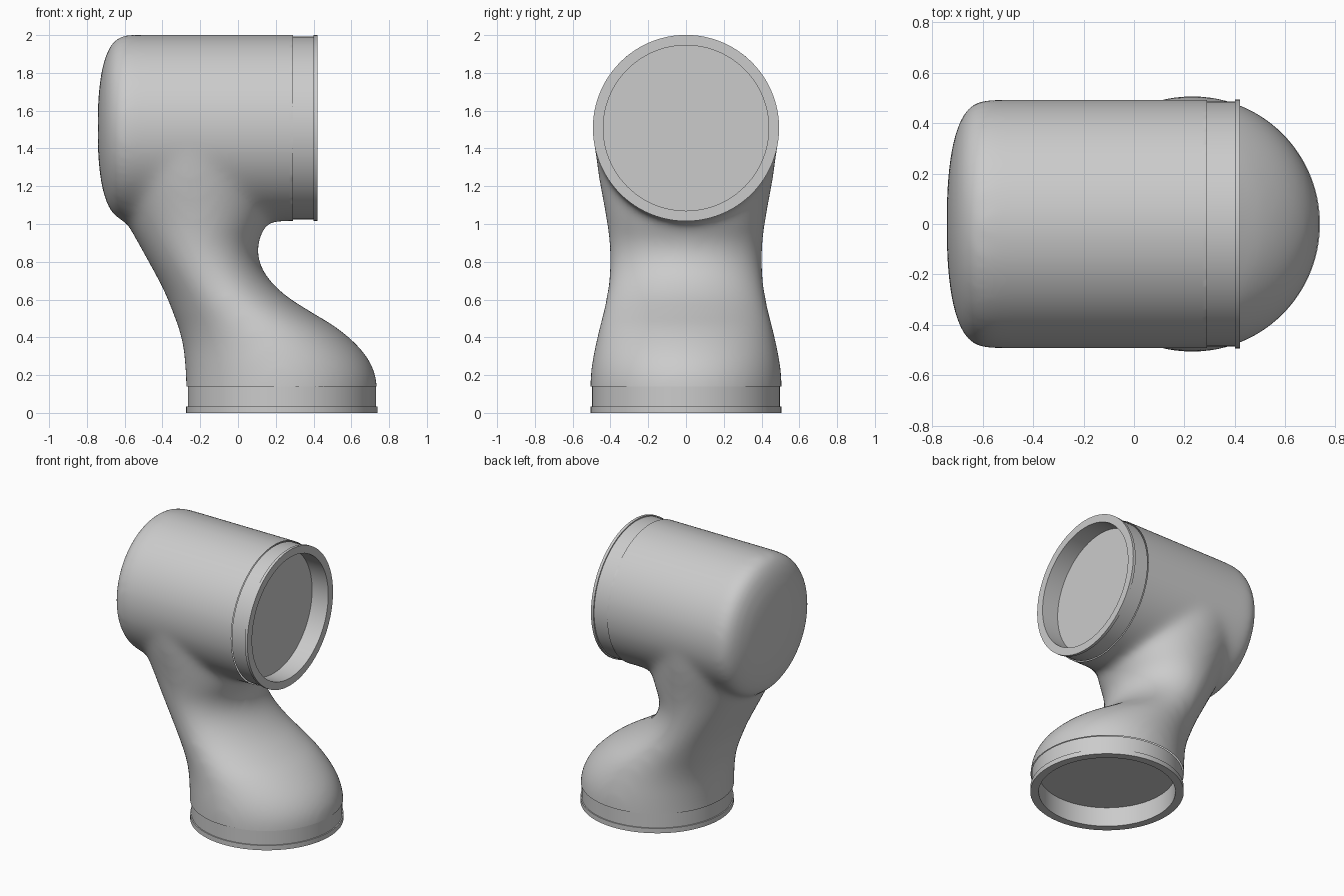
import bpy, bmesh, math
from mathutils import Vector, Matrix

cube = bpy.data.objects.get("Cube")
if cube:
    bpy.data.objects.remove(cube)

grey = bpy.data.materials.new("plain grey")
grey.use_nodes = True
colour = (0.6, 0.6, 0.6, 1)
grey.diffuse_color = colour
grey.node_tree.nodes["Principled BSDF"].inputs["Base Color"].default_value = colour

SIDES = 96
HEAD_Z, FOOT_X = 1.508, 0.232
HEAD_CUT, FOOT_CUT = 0.29, 0.14


def make_object(name, bm):
    bmesh.ops.recalc_face_normals(bm, faces=bm.faces)
    mesh = bpy.data.meshes.new(name)
    bm.to_mesh(mesh)
    bm.free()
    mesh.materials.append(grey)
    obj = bpy.data.objects.new(name, mesh)
    bpy.context.collection.objects.link(obj)
    return obj


def loft(name, rings):
    """Skin a list of closed rings of points and cap both ends."""
    bm = bmesh.new()
    loops = [[bm.verts.new(p) for p in ring] for ring in rings]
    for a, b in zip(loops, loops[1:]):
        for i in range(len(a)):
            j = (i + 1) % len(a)
            bm.faces.new((a[i], a[j], b[j], b[i]))
    bm.faces.new(loops[0])
    bm.faces.new(loops[-1])
    return make_object(name, bm)


def oval(cx, rx, ry, z):
    angles = [math.tau * i / SIDES for i in range(SIDES)]
    return [Vector((cx + rx * math.cos(a), ry * math.sin(a), z)) for a in angles]


def lathe(name, profile, matrix):
    """Revolve (radius, height) points about the local z axis."""
    obj = loft(name, [oval(0, r, r, h) for r, h in profile])
    obj.data.transform(matrix)
    return obj


def spline(rows, steps=8):
    """Catmull-Rom interpolation through rows of values."""
    rows = [Vector(r) for r in rows]
    padded = [rows[0]] + rows + [rows[-1]]
    out = []
    for a, b, c, d in zip(padded, padded[1:], padded[2:], padded[3:]):
        for s in range(steps):
            t = s / steps
            out.append(0.5 * (2 * b + (c - a) * t + (2 * a - 5 * b + 4 * c - d) * t * t
                              + (3 * b - a - 3 * c + d) * t ** 3))
    return out + [rows[-1]]


# Foot and neck: height, back edge, toe edge, half width
sections = [
    (-0.1, -0.275, 0.738, 0.508), (0.14, -0.275, 0.738, 0.508), (0.25, -0.28, 0.71, 0.5),
    (0.35, -0.29, 0.64, 0.482), (0.45, -0.315, 0.525, 0.46), (0.53, -0.345, 0.395, 0.44),
    (0.62, -0.38, 0.255, 0.422), (0.72, -0.43, 0.155, 0.408), (0.82, -0.485, 0.108, 0.403),
    (0.91, -0.535, 0.11, 0.407), (1.0, -0.585, 0.15, 0.418), (1.1, -0.635, 0.18, 0.435),
    (1.25, -0.7, 0.2, 0.462), (1.4, -0.735, 0.2, 0.48), (1.55, -0.735, 0.2, 0.48)]
body = loft("elbow_body", [oval((b + t) / 2, (t - b) / 2, w, z)
                           for z, b, t, w in spline(sections)])

# Head barrel with a softly domed back
to_head = Matrix.Translation((0, 0, HEAD_Z)) @ Matrix.Rotation(math.pi / 2, 4, "Y")
R = 0.494
dome = []
for i in range(1, 25):
    a = math.pi / 2 * i / 24
    dome.append((R * math.sin(a) ** 0.8, -0.58 - 0.163 * math.cos(a) ** 0.8))
head = lathe("head_helper", dome + [(R, 0.55)], to_head)

# Merge both volumes and soften the joint
union = body.modifiers.new("Union", "BOOLEAN")
union.operation, union.object, union.solver = "UNION", head, "EXACT"
remesh = body.modifiers.new("Remesh", "REMESH")
remesh.mode, remesh.voxel_size = "VOXEL", 0.02
soften = body.modifiers.new("Soften", "SMOOTH")
soften.factor, soften.iterations = 0.5, 36
bpy.context.view_layer.update()
merged = bpy.data.meshes.new_from_object(
    body.evaluated_get(bpy.context.evaluated_depsgraph_get()))
body.modifiers.clear()
bpy.data.objects.remove(head)

# Trim the body where the two rims begin
bm = bmesh.new()
bm.from_mesh(merged)
bmesh.ops.bisect_plane(bm, geom=bm.verts[:] + bm.edges[:] + bm.faces[:],
                       plane_co=(0, 0, FOOT_CUT), plane_no=(0, 0, -1), clear_outer=True)
upper = [f for f in bm.faces if f.calc_center_median().z > 0.9]
parts = set(upper)
for f in upper:
    parts.update(f.edges)
    parts.update(f.verts)
bmesh.ops.bisect_plane(bm, geom=list(parts), plane_co=(HEAD_CUT, 0, 0), plane_no=(1, 0, 0))
extra = [v for v in bm.verts if v.co.z > 0.9 and v.co.x > HEAD_CUT + 1e-4]
bmesh.ops.delete(bm, geom=extra, context="VERTS")
bm.to_mesh(merged)
bm.free()
body.data = merged
if not merged.materials:
    merged.materials.append(grey)


def rim(name, radius, length, lip, matrix):
    """Stepped collar with a recessed floor; the opening is at height 0."""
    inner = radius - 0.055
    return lathe(name, [(0.001, length), (inner, length), (inner, 0), (radius, 0),
                        (radius, -0 + lip), (radius - 0.008, lip),
                        (radius - 0.008, length), (inner, length + 0.001)], matrix)


base = rim("base_rim", 0.506, FOOT_CUT, 0.035, Matrix.Translation((FOOT_X, 0, 0)))
face = rim("head_rim", 0.493, 0.13, 0.02,
           Matrix.Translation((0.42, 0, HEAD_Z)) @ Matrix.Rotation(-math.pi / 2, 4, "Y"))

for obj in (body, base, face):
    bpy.ops.object.select_all(action="DESELECT")
    obj.select_set(True)
    bpy.context.view_layer.objects.active = obj
    bpy.ops.object.shade_smooth_by_angle(angle=math.radians(35))
